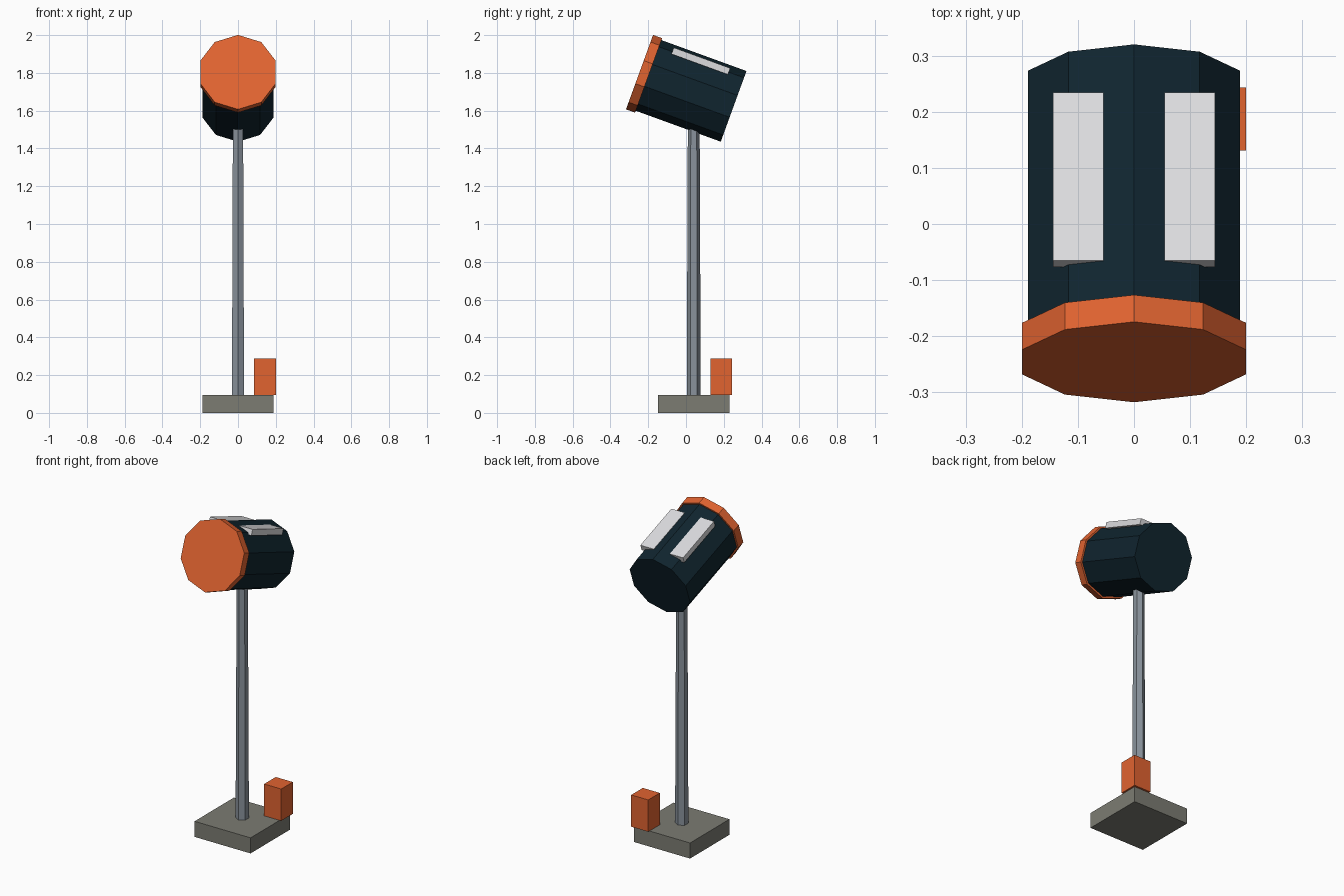
import bpy
import bmesh
from math import pi, radians
from mathutils import Matrix, Vector

default = bpy.data.objects.get("Cube")
if default:
    bpy.data.objects.remove(default, do_unlink=True)


def material(name, rgb):
    m = bpy.data.materials.new(name)
    m.use_nodes = True
    m.diffuse_color = (*rgb, 1)
    m.node_tree.nodes["Principled BSDF"].inputs["Base Color"].default_value = (*rgb, 1)
    return m


orange = material("orange", (0.75, 0.125, 0.03))
navy = material("dark_navy", (0.005, 0.018, 0.028))
steel = material("blue_grey_steel", (0.25, 0.29, 0.33))
white = material("off_white", (0.72, 0.72, 0.74))
stone = material("warm_grey", (0.2, 0.2, 0.17))


def finish(name, bm, mat, frame):
    bm.transform(frame)
    mesh = bpy.data.meshes.new(name)
    bm.to_mesh(mesh)
    bm.free()
    mesh.materials.append(mat)
    ob = bpy.data.objects.new(name, mesh)
    bpy.context.collection.objects.link(ob)
    return ob


def box(name, mat, centre, size, frame=Matrix()):
    bm = bmesh.new()
    bmesh.ops.create_cube(bm, size=1, matrix=Matrix.LocRotScale(Vector(centre), None, Vector(size)))
    return finish(name, bm, mat, frame)


def prism(name, mat, sides, r1, r2, start, length, frame=Matrix(), lay=False):
    """Tapered prism from start, along z (or along y when lay is set), one corner on the y (or z) axis."""
    bm = bmesh.new()
    bmesh.ops.create_cone(bm, cap_ends=True, segments=sides, radius1=r1, radius2=r2, depth=length)
    # first corner of the cone lies on the y axis
    m = Matrix.Translation((0, 0, length / 2))
    if lay:
        m = Matrix.Rotation(-pi / 2, 4, 'X') @ m
    bm.transform(Matrix.Translation(start) @ m)
    return finish(name, bm, mat, frame)


# Ground parts
MAST_Y = 0.041
box("base_slab", stone, (0, MAST_Y, 0.0475), (0.378, 0.38, 0.095))
box("control_box", orange, (0.1425, 0.187, 0.192), (0.115, 0.112, 0.194))
prism("mast", steel, 6, 0.037, 0.031, (0, MAST_Y, 0.095), 1.5)

# Tilted head: local y runs from the front cap to the back
head = Matrix.Translation((0, -0.246, 1.804)) @ Matrix.Rotation(radians(-20), 4, 'X')
prism("front_cap", orange, 10, 0.2095, 0.2095, (0, 0, 0), 0.051, head, lay=True)
prism("drum", navy, 10, 0.199, 0.199, (0, 0.045, 0), 0.485, head, lay=True)

# Two flat panels on top of the drum
for side, x in (("left", 0.099), ("right", -0.099)):
    box(side + "_top_panel", white, (x, 0.285, 0.166), (0.09, 0.318, 0.036), head)
